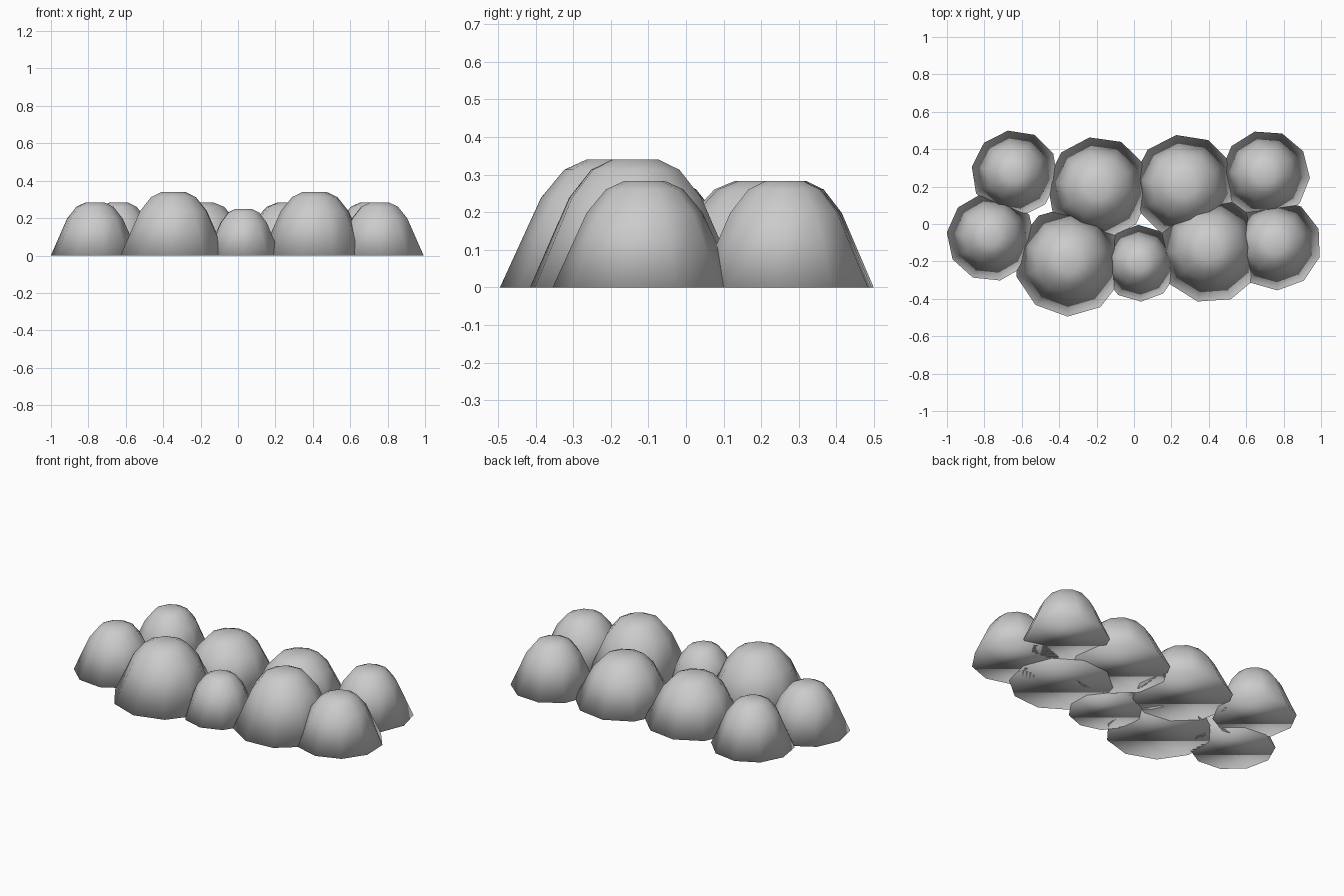
import bpy
import bmesh
from math import cos, sin, radians, tau

cube = bpy.data.objects.get("Cube")
if cube:
    bpy.data.objects.remove(cube)

GREY = (0.6, 0.6, 0.6, 1)
grey = bpy.data.materials.new("plain_grey")
grey.use_nodes = True
grey.diffuse_color = GREY
grey.node_tree.nodes["Principled BSDF"].inputs["Base Color"].default_value = GREY

SIDES = 10
# Mound outline as fractions of base radius and height
PROFILE = [(1, 0), (0.63, 0.7), (0.42, 0.92), (0.22, 1)]


def mound(name, x, y, radius, height, turn):
    """Ten-sided rounded mound with a flat closed base, shaded smooth."""
    bm = bmesh.new()
    rings = []
    for r, z in PROFILE:
        angles = [radians(turn) + tau * i / SIDES for i in range(SIDES)]
        rings.append([bm.verts.new((r * radius * cos(a), r * radius * sin(a), z * height))
                      for a in angles])
    for low, high in zip(rings, rings[1:]):
        for i in range(SIDES):
            j = (i + 1) % SIDES
            bm.faces.new((low[i], low[j], high[j], high[i]))
    bm.faces.new(rings[-1])
    bm.faces.new(rings[0][::-1])
    for face in bm.faces:
        face.smooth = True
    mesh = bpy.data.meshes.new(name)
    bm.to_mesh(mesh)
    bm.free()
    mesh.materials.append(grey)
    obj = bpy.data.objects.new(name, mesh)
    obj.location = (x, y, 0)
    bpy.context.collection.objects.link(obj)


# Front row, from right to left
mound("front_right_end_mound", -0.765, -0.07, 0.237, 0.283, 30)
mound("front_right_large_mound", -0.345, -0.2, 0.295, 0.34, 16)
mound("front_small_mound", 0.03, -0.21, 0.205, 0.25, 20)
mound("front_left_large_mound", 0.41, -0.135, 0.288, 0.34, 4)
mound("front_left_end_mound", 0.757, -0.11, 0.245, 0.283, 20)

# Back row, from right to left
mound("back_right_end_mound", -0.638, 0.27, 0.232, 0.283, 27)
mound("back_right_mound", -0.19, 0.19, 0.277, 0.283, 28)
mound("back_left_mound", 0.27, 0.2, 0.279, 0.283, 27)
mound("back_left_end_mound", 0.703, 0.263, 0.238, 0.283, 32)
